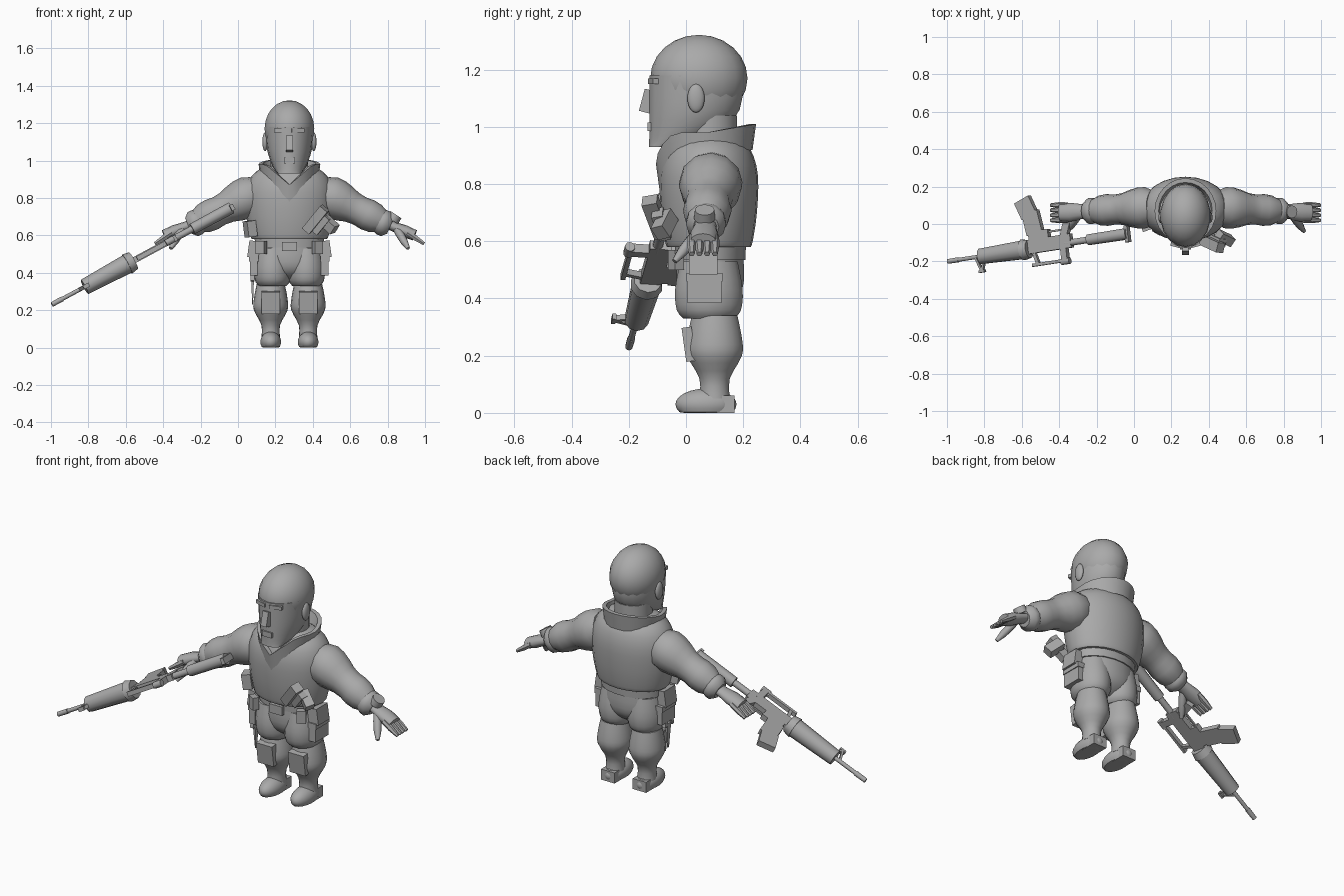
import bpy, bmesh, math
from mathutils import Vector, Matrix, Euler
from mathutils.geometry import interpolate_bezier

cube = bpy.data.objects.get("Cube")
if cube:
    bpy.data.objects.remove(cube)

grey = bpy.data.materials.new("plain_grey")
grey.use_nodes = True
grey.diffuse_color = (.4, .4, .4, 1)
grey.node_tree.nodes["Principled BSDF"].inputs["Base Color"].default_value = grey.diffuse_color

BODY = .275  # body centre line
LEG = .1  # leg distance from the centre line
SIDES = {"left": 1, "right": -1}


def finish(name, bm, angle=45):
    bmesh.ops.recalc_face_normals(bm, faces=bm.faces)
    mesh = bpy.data.meshes.new(name)
    bm.to_mesh(mesh)
    bm.free()
    mesh.materials.append(grey)
    part = bpy.data.objects.new(name, mesh)
    bpy.context.collection.objects.link(part)
    bpy.ops.object.select_all(action="DESELECT")
    part.select_set(True)
    bpy.context.view_layer.objects.active = part
    bpy.ops.object.shade_smooth_by_angle(angle=math.radians(angle))


def circle(sides):
    angles = [math.tau * i / sides for i in range(sides)]
    return [(math.cos(a), math.sin(a)) for a in angles]


def skin(name, loops, closed=False):
    """Bridge equal loops of points, capping the ends unless closed."""
    bm = bmesh.new()
    rows = [[bm.verts.new(point) for point in loop] for loop in loops]
    following = rows[1:] + rows[:1] if closed else rows[1:]
    for lower, upper in zip(rows, following):
        for i in range(len(lower)):
            bm.faces.new((lower[i - 1], lower[i], upper[i], upper[i - 1]))
    if not closed:
        bm.faces.new(rows[0])
        bm.faces.new(rows[-1])
    finish(name, bm)


def smooth(keys, steps=4):
    """Pass a rounded curve through a few key values."""
    keys = [Vector(key) for key in keys]
    padded = keys[:1] + keys + keys[-1:]
    curve = []
    for before, start, end, after in zip(padded, padded[1:], padded[2:], padded[3:]):
        pull, push = (end - before) / 6, (after - start) / 6
        curve += interpolate_bezier(start, start + pull, end - push, end, steps)[:-1]
    return curve + keys[-1:]


def stack(name, x, y, depth, keys, sides=18):
    """Upright rounded body from (height, half width) keys."""
    skin(name, [[(x + width * c, y + width * depth * s, height) for c, s in circle(sides)]
                for height, width in smooth(keys)])


def limb(name, side, start, end, radii, flat=1, sides=12):
    """Straight tapered limb; points are measured from the body centre line."""
    mirror = Vector((side, 1, 1))
    start, end = Vector(start) * mirror, Vector(end) * mirror
    across = (end - start).cross(Vector((0, 1, 0))).normalized()
    along = across.cross(end - start).normalized()
    origin = Vector((BODY, 0, 0))
    loops = []
    for i, radius in enumerate(radii):
        middle = origin + start.lerp(end, i / (len(radii) - 1))
        loops.append([middle + radius * (along * c + across * flat * s) for c, s in circle(sides)])
    skin(name, loops)


def ball(name, centre, radii, floor=-1):
    bm = bmesh.new()
    bmesh.ops.create_uvsphere(bm, u_segments=18, v_segments=12, radius=1)
    bm.transform(Matrix.Translation(centre) @ Matrix.Diagonal((*radii, 1)))
    for vert in bm.verts:
        vert.co.z = max(vert.co.z, floor)
    finish(name, bm)


def box(name, centre, size, turn=(0, 0, 0), frame=Matrix(), taper=1):
    bm = bmesh.new()
    bmesh.ops.create_cube(bm, size=1)
    for vert in bm.verts:
        if vert.co.z < 0:
            vert.co.xy *= taper
    rotation = Euler(map(math.radians, turn)).to_matrix().to_4x4()
    bm.transform(frame @ Matrix.Translation(centre) @ rotation @ Matrix.Diagonal((*size, 1)))
    finish(name, bm, angle=30)


# Head: cranium, tapering face with an upright front, neck and features
ball("cranium", (BODY, .045, 1.17), (.135, .17, .152))
face = []
for height, width, back in smooth([(.93, .06, -.05), (.97, .09, .1), (1.06, .12, .19), (1.18, .13, .2)]):
    middle, reach = (back - .13) / 2, (back + .13) / 2
    face.append([(BODY + width * c, middle + reach * s, height) for c, s in circle(18)])
skin("face", face)
stack("neck", BODY, .08, 1, [(.88, .1), (1.04, .1)])
box("nose", (BODY, -.135, 1.09), (.036, .04, .08), turn=(-15, 0, 0))
box("lips", (BODY, -.125, 1), (.06, .02, .03))
for side, s in SIDES.items():
    box(side + "_brow", (BODY + s * .045, -.115, 1.16), (.07, .02, .02), turn=(0, 0, s * 15))
    ball(side + "_ear", (BODY + s * .13, .035, 1.1), (.015, .03, .05))

# Jacket and the flared collar with its front notch
stack("jacket", BODY, .08, .73, [(.58, .2), (.6, .21), (.7, .23), (.83, .235), (.92, .2), (.97, .13)], sides=24)
collar = []
for c, s in circle(24):
    rim = .98 + .03 * s if s > 0 else min(.98, .87 + .14 * abs(c))
    collar.append([(BODY + .165 * spread * c, .07 + .175 * spread * s, rim - drop)
                   for spread, drop in ((.75, .06), (.87, 0), (1, 0), (.93, .09))])
skin("collar", collar, closed=True)

# Arms, cuffs and hands
shoulder, wrist, knuckle = (.17, .09, .83), (.5, .07, .67), (.67, .06, .6)
for side, s in SIDES.items():
    limb(side + "_sleeve", s, shoulder, wrist, (.09, .11, .11, .1, .085, .08, .085, .08, .06))
    limb(side + "_cuff", s, (.47, .07, .68), (.54, .07, .65), (.06, .07, .07, .045))
    limb(side + "_palm", s, wrist, knuckle, (.04, .04, .05, .045), flat=.65)
    limb(side + "_thumb", s, (.57, .05, .64), (.635, -.04, .53), (.02, .022, .02, .01), sides=8)
    for finger in range(4):
        y = .02 + finger * .027
        limb(f"{side}_finger_{finger}", s, (.63, y, .615), (.72, y, .555), (.015, .016, .01), sides=6)
limb("wrist_watch", 1, (.55, .065, .68), (.57, .065, .71), (.037, .034))

# Trousers, belt and buckle
stack("hips", BODY, .085, .68, [(.36, .06), (.4, .14), (.46, .175), (.58, .17)])
stack("belt", BODY, .085, .68, [(.535, .183), (.585, .186)])
box("buckle", (BODY, -.045, .54), (.08, .02, .05))

# Legs, boots, knee pads, pockets and belt pouches
for side, s in SIDES.items():
    x = BODY + s * LEG
    hip = BODY + s * .19
    stack(side + "_trouser_leg", x - s * .01, .08, 1.2, [(.33, .075), (.36, .095), (.43, .1), (.53, .085)])
    stack(side + "_lower_leg", x, .1, 1.08, [(.05, .05), (.12, .05), (.2, .09), (.26, .09), (.34, .075)])
    ball(side + "_boot", (x, .07, .03), (.056, .107, .055), floor=0)
    box(side + "_heel", (x, .12, .03), (.085, .1, .06))
    box(side + "_knee_pad", (x, .01, .24), (.1, .035, .12), turn=(8, 0, 0))
    box(side + "_thigh_pocket", (hip, .065, .435), (.04, .12, .1))
    box(side + "_pocket_flap", (hip, .065, .475), (.05, .125, .03))
    box(side + "_hip_pouch", (hip, .06, .525), (.06, .1, .09), turn=(0, s * -8, 0))
    box(side + "_front_pouch", (BODY + s * .15, -.035, .535), (.05, .035, .07), turn=(0, 0, s * 30))

# Sidearm on the chest, flank pouch, and a cutter on the right hip
box("sidearm_slide", (.415, -.105, .685), (.16, .055, .05), turn=(15, -48, -25))
box("sidearm_frame", (.44, -.085, .66), (.11, .04, .05), turn=(15, -48, -25))
box("sidearm_grip", (.485, -.075, .66), (.095, .05, .055), turn=(15, 40, -25))
box("flank_pouch", (.065, 0, .635), (.05, .07, .085), turn=(0, -8, 20))
for side, s in SIDES.items():
    box(side + "_cutter_handle", (.078, .05 + s * .02, .41), (.02, .018, .11), turn=(s * 12, 0, 0))
box("cutter_blade", (.078, .05, .3), (.015, .035, .14), taper=.3)

# Rifle frame: local x runs from muzzle to stock, local z is the rifle's top
muzzle, butt = Vector((-.995, -.2, .23)), Vector((-.02, -.05, .755))
axis = (butt - muzzle).normalized()
flank = Vector((0, -1, 0)).cross(axis).normalized()
rifle = Matrix((axis, flank, axis.cross(flank))).transposed().to_4x4()
rifle.translation = muzzle


def rod(name, start, end, front, rear, up=0):
    """Round rifle part between two distances from the muzzle."""
    bm = bmesh.new()
    bmesh.ops.create_cone(bm, cap_ends=True, segments=10, radius1=front, radius2=rear, depth=end - start)
    bm.transform(rifle @ Matrix.Translation(((start + end) / 2, 0, up)) @ Matrix.Rotation(math.pi / 2, 4, "Y"))
    finish(name, bm)


def plate(name, along, up, length, height, tilt=0, thick=.034):
    """Flat rifle part placed by distance from the muzzle and height."""
    box(name, (along, 0, up), (length, thick, height), turn=(0, tilt, 0), frame=rifle)


rod("rifle_muzzle", 0, .065, .013, .014)
rod("rifle_barrel", .06, .3, .011, .011)
rod("rifle_handguard", .2, .46, .043, .052)
rod("rifle_handguard_ring", .46, .5, .058, .05)
rod("rifle_buffer_tube", .72, .87, .018, .018)
rod("rifle_stock", .86, 1.1, .03, .032)
rod("rifle_rear_sight", .685, .735, .018, .018, up=.095)
plate("rifle_butt_plate", 1.1, 0, .02, .09)
plate("rifle_receiver", .63, -.01, .26, .075)
plate("rifle_lower_receiver", .57, -.06, .12, .06)
plate("rifle_magazine_top", .54, -.135, .095, .12, tilt=8)
plate("rifle_magazine_bottom", .51, -.22, .095, .1, tilt=20)
plate("rifle_grip", .74, -.09, .04, .12, tilt=-22)
plate("rifle_trigger_guard", .675, -.075, .1, .01, thick=.012)
plate("rifle_carry_handle", .62, .09, .22, .016, thick=.025)
plate("rifle_handle_front", .535, .055, .018, .075, tilt=15, thick=.022)
plate("rifle_handle_rear", .71, .055, .035, .075)
plate("rifle_sight_front_leg", .185, .04, .012, .09, tilt=20, thick=.02)
plate("rifle_sight_rear_leg", .215, .04, .012, .09, tilt=-20, thick=.02)
plate("rifle_front_sight", .2, .08, .035, .014, thick=.022)
